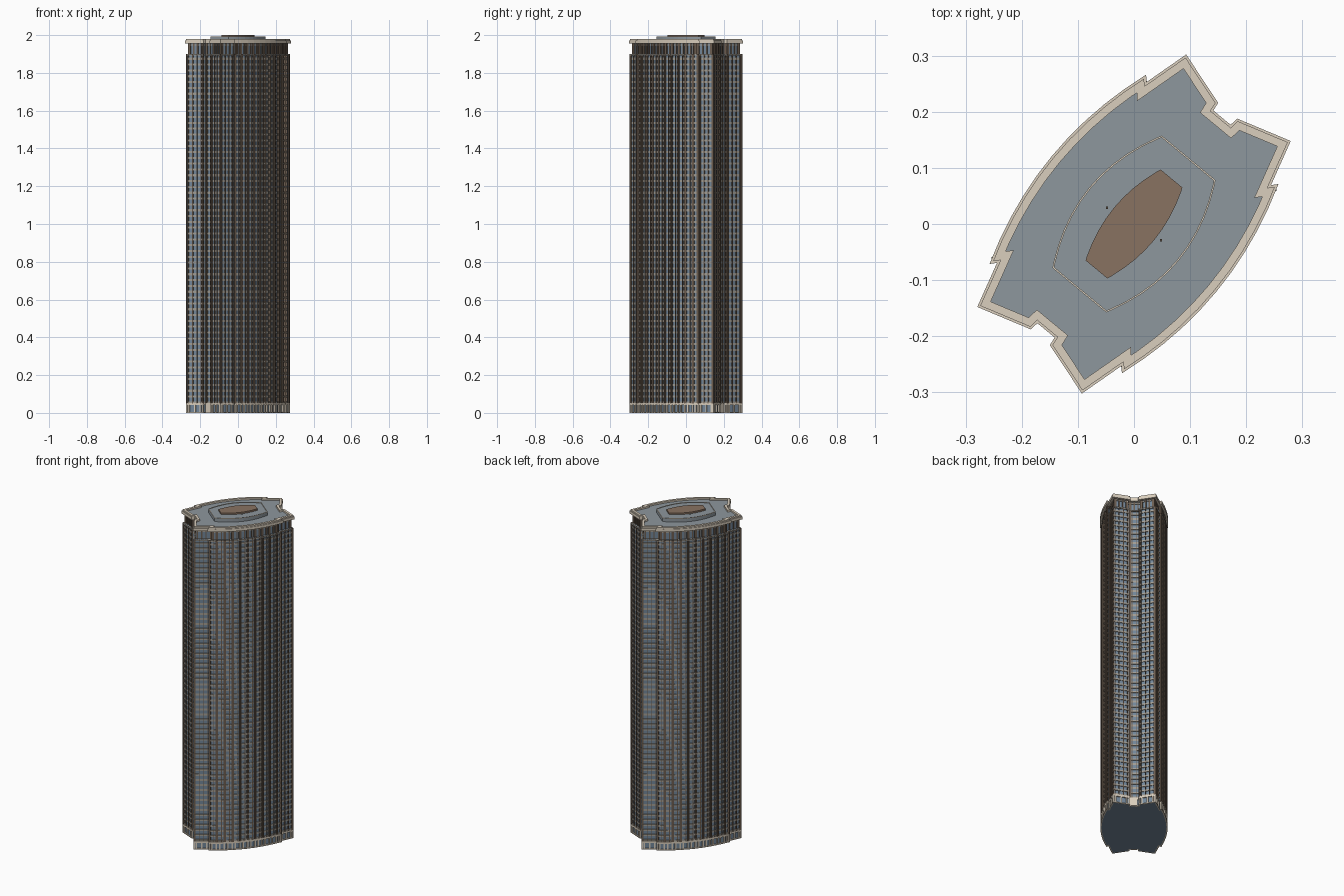
import bpy, bmesh, math
from mathutils import Vector, Matrix

if "Cube" in bpy.data.objects:
    bpy.data.objects.remove(bpy.data.objects["Cube"])

ROT = Matrix.Rotation(math.radians(50.4), 2)


def material(name, r, g, b):
    m = bpy.data.materials.new(name)
    m.diffuse_color = (r, g, b, 1)
    m.use_nodes = True
    m.node_tree.nodes["Principled BSDF"].inputs["Base Color"].default_value = m.diffuse_color
    return m


GLASS = material("blue_glass", .17, .24, .32)
BAND = material("grey_band", .36, .34, .30)
PIER = material("brown_pier", .15, .11, .08)
CREAM = material("cream_stone", .70, .62, .51)
DECK = material("roof_grey", .27, .31, .34)
CORE = material("roof_brown", .25, .17, .12)


def mirrored(quarter):
    """Mirror a quarter outline (u,v >= 0, counter-clockwise) into a full loop."""
    half = quarter + [(-u, v) for u, v in reversed(quarter) if u > 1e-6]
    return [ROT @ Vector(p) for p in half + [(-u, -v) for u, v in half]]


def inset(loop, d):
    """Move every side of a loop inward by d with mitred corners."""
    out = []
    for i, p in enumerate(loop):
        a, b = (p - loop[i - 1]).normalized(), (loop[(i + 1) % len(loop)] - p).normalized()
        na, nb = Vector((-a.y, a.x)), Vector((-b.y, b.x))
        out.append(p + (na + nb) * d / (1 + na.dot(nb)))
    return out


def finish(name, bm, mat):
    bmesh.ops.recalc_face_normals(bm, faces=bm.faces)
    me = bpy.data.meshes.new(name)
    bm.to_mesh(me)
    bm.free()
    me.materials.append(mat)
    ob = bpy.data.objects.new(name, me)
    bpy.context.collection.objects.link(ob)
    return ob


def prism(name, loop, z0, z1, mat):
    bm = bmesh.new()
    lo, hi = ([bm.verts.new((p.x, p.y, z)) for p in loop] for z in (z0, z1))
    bm.faces.new(lo)
    bm.faces.new(hi)
    for i in range(len(loop)):
        bm.faces.new((lo[i - 1], lo[i], hi[i], hi[i - 1]))
    return finish(name, bm, mat)


def rings(name, outer, inner, spans, mat):
    """One or more hollow bands following the outline."""
    bm = bmesh.new()
    for z0, z1 in spans:
        section = [(outer, z0), (outer, z1), (inner, z1), (inner, z0)]
        ls = [[bm.verts.new((p.x, p.y, z)) for p in lp] for lp, z in section]
        for k in range(4):
            a, b = ls[k - 1], ls[k]
            for i in range(len(outer)):
                bm.faces.new((a[i - 1], a[i], b[i], b[i - 1]))
    return finish(name, bm, mat)


def posts(name, loop, spacing, width, depth, z0, z1, mat, corners=False):
    """Upright strips along each side; corners=True puts them at the side ends."""
    bm = bmesh.new()
    for i, b in enumerate(loop):
        a = loop[i - 1]
        d = b - a
        n = max(1, round(d.length / spacing))
        ts = [0] if corners else [(k + .5) / n for k in range(n)]
        if d.length < .018 and not corners:
            continue
        for t in ts:
            p = a + d * t
            m = (Matrix.Translation((p.x, p.y, (z0 + z1) / 2))
                 @ Matrix.Rotation(math.atan2(d.y, d.x), 4, 'Z')
                 @ Matrix.Translation((width / 2 if corners else 0, depth / 2, 0))
                 @ Matrix.Diagonal((width, depth, z1 - z0, 1)))
            bmesh.ops.create_cube(bm, size=1, matrix=m)
    return finish(name, bm, mat)


def bow(u_end, v_end, v_mid, n):
    """Shallow curved long side, from its end to the middle."""
    return [(u_end * (1 - k / n), v_mid - (v_mid - v_end) * (1 - k / n) ** 2)
            for k in range(n + 1)]


# tower outline: notched ends, splayed wings and bowed long sides
OUT = mirrored([(.246, .020), (.262, .022), (.292, .121), (.209, .144)]
               + bow(.219, .153, .190, 5))
FACE, BANDS, PANE = inset(OUT, .003), inset(OUT, .006), inset(OUT, .010)

# main shaft: glass body, floor bands, mullions and corner piers
prism("glass_shaft", PANE, 0, 1.9, GLASS)
FLOORS = 60
pitch = 1.85 / FLOORS
rings("floor_bands", BANDS, PANE,
      [(.05 + k * pitch, .05 + k * pitch + .011) for k in range(FLOORS)], BAND)
posts("window_mullions", FACE, .022, .004, .009, .05, 1.9, PIER)
posts("corner_piers", FACE, 1, .007, .009, .05, 1.9, PIER, True)
rings("shaft_cap", FACE, inset(OUT, .02), [(1.892, 1.9)], BAND)

# street level: stone band and posts
rings("base_bands", FACE, PANE, [(0, .006), (.041, .053)], CREAM)
posts("base_posts", FACE, .03, .008, .009, 0, .045, CREAM)
posts("base_corner_posts", FACE, 1, .008, .009, 0, .045, CREAM, True)
for s in (1, -1):
    p = ROT @ Vector((.240 * s, 0))
    bm = bmesh.new()
    bmesh.ops.create_cube(bm, size=1, matrix=Matrix.Translation((p.x, p.y, .026))
                          @ ROT.to_4x4() @ Matrix.Diagonal((.012, .036, .052, 1)))
    finish("entrance_block", bm, CREAM)

# recessed crown storey
prism("crown_glass", inset(OUT, .018), 1.895, 1.96, GLASS)
posts("crown_posts", inset(OUT, .012), .022, .007, .008, 1.9, 1.958, PIER)
posts("crown_corner_posts", inset(OUT, .012), 1, .007, .008, 1.9, 1.958, PIER, True)
rings("crown_rail", inset(OUT, .013), inset(OUT, .02), [(1.944, 1.95)], BAND)

# cornice, parapet and roof deck
rings("cornice", OUT, inset(OUT, .018), [(1.955, 1.972)], CREAM)
rings("parapet", inset(OUT, .004), inset(OUT, .018), [(1.972, 1.98)], CREAM)
prism("roof_deck", inset(OUT, .017), 1.956, 1.970, DECK)

# penthouse with thin lip, and raised core
HOUSE = mirrored([(.153, .062)] + bow(.146, .066, .103, 5))
prism("penthouse", HOUSE, 1.968, 1.990, DECK)
rings("penthouse_lip", HOUSE, inset(HOUSE, .003), [(1.988, 1.993)], CREAM)
CORE_LOOP = mirrored([(.105, .025)] + bow(.098, .028, .046, 4))
prism("roof_core", CORE_LOOP, 1.988, 2.0, CORE)

# small roof vents
for s in (1, -1):
    bm = bmesh.new()
    bmesh.ops.create_cube(bm, size=.004, matrix=Matrix.Translation((.048 * s, -.029 * s, 1.991)))
    finish("roof_vent", bm, PIER)
